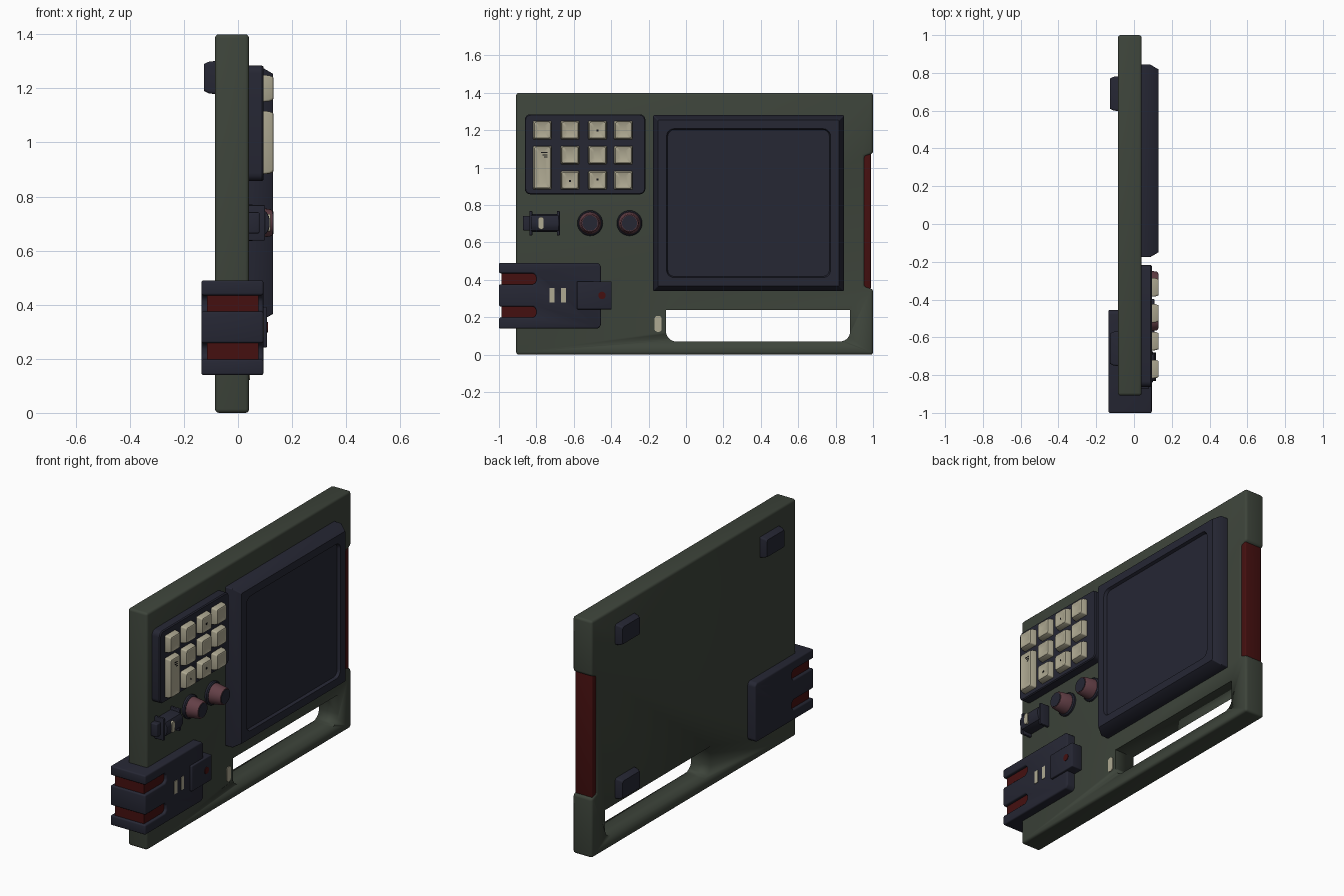
import bpy, bmesh, math
from mathutils import Vector

if "Cube" in bpy.data.objects:
    bpy.data.objects.remove(bpy.data.objects["Cube"])

def mat(name, c):
    m = bpy.data.materials.new(name)
    m.diffuse_color = (*c, 1)
    m.use_nodes = True
    m.node_tree.nodes["Principled BSDF"].inputs["Base Color"].default_value = m.diffuse_color
    return m

GREEN = mat("olive_grey", (0.047, 0.058, 0.043))
NAVY = mat("dark_navy", (0.019, 0.020, 0.034))
RED = mat("deep_red", (0.060, 0.005, 0.005))
CREAM = mat("cream", (0.43, 0.40, 0.29))
PLUM = mat("dusty_plum", (0.125, 0.050, 0.062))
BLACK = mat("black", (0.008, 0.008, 0.009))


def rrect(y0, y1, z0, z1, r=0.005, n=4):
    """Rounded rectangle outline in the side plane."""
    pts = []
    for cy, cz, a in ((y1 - r, z1 - r, 0), (y0 + r, z1 - r, 90),
                      (y0 + r, z0 + r, 180), (y1 - r, z0 + r, 270)):
        for i in range(n + 1):
            t = math.radians(a + 90 * i / n)
            pts.append((cy + r * math.cos(t), cz + r * math.sin(t)))
    return pts


def circle(y, z, r, n=28):
    return [(y + r * math.cos(2 * math.pi * i / n), z + r * math.sin(2 * math.pi * i / n))
            for i in range(n)]


def loft(name, material, sections, bevel=0):
    """Solid through matching outlines, each (x, points)."""
    bm = bmesh.new()
    rings = [[bm.verts.new((x, y, z)) for y, z in pts] for x, pts in sections]
    for a, b in zip(rings, rings[1:]):
        for i in range(len(a)):
            j = (i + 1) % len(a)
            bm.faces.new((a[i], a[j], b[j], b[i]))
    bm.faces.new(rings[0][::-1])
    bm.faces.new(rings[-1])
    bmesh.ops.recalc_face_normals(bm, faces=bm.faces)
    me = bpy.data.meshes.new(name)
    bm.to_mesh(me)
    bm.free()
    me.materials.append(material)
    ob = bpy.data.objects.new(name, me)
    bpy.context.collection.objects.link(ob)
    bpy.ops.object.select_all(action='DESELECT')
    ob.select_set(True)
    bpy.context.view_layer.objects.active = ob
    if bevel:
        m = ob.modifiers.new("bevel", 'BEVEL')
        m.width, m.segments, m.limit_method = bevel, 3, 'ANGLE'
        m.angle_limit = math.radians(40)
        bpy.ops.object.modifier_apply(modifier=m.name)
    bpy.ops.object.shade_smooth_by_angle(angle=math.radians(32))
    return ob


def box(name, material, x0, x1, y0, y1, z0, z1, bevel=0):
    p = [(y0, z0), (y1, z0), (y1, z1), (y0, z1)]
    return loft(name, material, [(x0, p), (x1, p)], bevel)


# Main slab with a grip notch on the right edge
outline = [(-0.908, 0), (1, 0), (1, 0.35), (0.955, 0.365), (0.955, 1.06),
           (1, 1.075), (1, 1.4), (-0.908, 1.4)]
body = loft("body", GREEN, [(-0.085, outline), (0.041, outline)], 0.014)

# Handle opening: rounded at the bottom, square at the top
hole = [p for p in rrect(-0.107, 0.878, 0.07, 0.5, 0.055, 6) if p[1] < 0.2]
hole += [(0.878, 0.24), (-0.107, 0.24)]
cutter = loft("handle_cutter", GREEN, [(-0.3, hole), (0.3, hole)])
cutter.hide_render = True
m = body.modifiers.new("handle", 'BOOLEAN')
m.operation, m.object, m.solver = 'DIFFERENCE', cutter, 'EXACT'
bpy.context.view_layer.objects.active = body
bpy.ops.object.modifier_apply(modifier=m.name)
bpy.data.objects.remove(cutter)

box("grip_strip", RED, -0.078, 0.034, 0.94, 0.988, 0.35, 1.075, 0.006)

# Screen housing with sloped frame and sunken display
def screen(d, r):
    return rrect(-0.176 + d, 0.845 - d, 0.34 + d, 1.28 - d, r, 5)

loft("screen", NAVY, [(0.03, screen(0, 0.006)), (0.085, screen(0, 0.006)),
                      (0.129, screen(0.026, 0.006)), (0.129, screen(0.072, 0.04)),
                      (0.112, screen(0.078, 0.036))])

# Keypad plate and keys
loft("keypad_plate", NAVY, [(0.03, rrect(-0.862, -0.217, 0.857, 1.285, 0.03)),
                            (0.088, rrect(-0.862, -0.217, 0.857, 1.285, 0.03)),
                            (0.094, rrect(-0.857, -0.222, 0.862, 1.28, 0.025))])

def key(name, y0, y1, z0, z1):
    s = [(x, rrect(y0 + d, y1 - d, z0 + d, z1 - d, r, 3)) for x, d, r in
         ((0.09, 0, 0.006), (0.115, 0.002, 0.008), (0.129, 0.007, 0.01),
          (0.131, 0.012, 0.01), (0.126, 0.028, 0.01))]
    loft(name, CREAM, s)

for c, y in enumerate((-0.768, -0.62, -0.473, -0.335)):
    for r, z in enumerate((1.2, 1.067, 0.932)):
        if c == 0 and r > 0:
            continue
        key(f"key_{c}_{r}", y - 0.05, y + 0.05, z - 0.05, z + 0.05)
key("tall_key", -0.818, -0.718, 0.883, 1.117)

# Small marks on the keys
for i, (y, z) in enumerate(((-0.473, 1.198), (-0.62, 0.928), (-0.473, 0.936))):
    box(f"key_dot_{i}", BLACK, 0.124, 0.1275, y - 0.005, y + 0.005, z - 0.005, z + 0.005)
for i in range(3):
    box(f"key_line_{i}", BLACK, 0.124, 0.1275, -0.775 + 0.008 * i, -0.735,
        1.078 - 0.012 * i, 1.083 - 0.012 * i)

# Two knobs
for i, y in enumerate((-0.513, -0.302)):
    z = 0.703
    loft(f"knob_base_{i}", NAVY, [(0.03, circle(y, z, 0.068)), (0.052, circle(y, z, 0.068)),
                                  (0.058, circle(y, z, 0.062))])
    loft(f"knob_grip_{i}", PLUM, [(0.05, circle(y, z, 0.06)), (0.12, circle(y, z, 0.05)),
                                  (0.128, circle(y, z, 0.045))])
    loft(f"knob_cap_{i}", NAVY, [(0.12, circle(y, z, 0.041)), (0.131, circle(y, z, 0.041))])

# Rocker switch with end flanges and lamp
arch = [(0.03, 0.048), (0.085, 0.048), (0.105, 0.04), (0.114, 0.024), (0.117, 0.012)]
loft("switch_rocker", NAVY, [(x, rrect(-0.83, -0.68, 0.703 - h, 0.703 + h)) for x, h in arch])
for i, y in enumerate((-0.838, -0.69)):
    box(f"switch_flange_{i}", NAVY, 0.03, 0.1, y, y + 0.016, 0.637, 0.768, 0.004)
box("switch_tab", NAVY, 0.03, 0.08, -0.872, -0.825, 0.664, 0.742, 0.006)
loft("switch_lamp", CREAM, [(0.11, rrect(-0.789, -0.761, 0.67, 0.736, 0.012)),
                            (0.121, rrect(-0.789, -0.761, 0.67, 0.736, 0.012))])

# Clamp wrapping the left edge, with two red-filled slots
s = 0.015
clamp = [(-1, 0.14), (-0.455 - s, 0.14), (-0.455, 0.14 + s), (-0.455, 0.49 - s),
         (-0.455 - s, 0.49), (-1, 0.49)]
for z0, z1 in ((0.375, 0.435), (0.198, 0.258)):
    clamp += [(-1, z1), (-0.815, z1), (-0.8, z1 - s), (-0.8, z0 + s), (-0.815, z0), (-1, z0)]
loft("clamp", NAVY, [(-0.135, clamp), (0.094, clamp)], 0.008)
for i, z in enumerate((0.228, 0.405)):
    box(f"clamp_insert_{i}", RED, -0.115, 0.076, -0.987, -0.79, z - 0.035, z + 0.035)

# Latch with red button, indicator slits and body lamp
box("latch", NAVY, 0.03, 0.108, -0.583, -0.397, 0.242, 0.392, 0.005)
loft("latch_button", RED, [(0.1, circle(-0.449, 0.317, 0.02, 16)),
                           (0.111, circle(-0.449, 0.317, 0.02, 16))])
for i, y in enumerate((-0.717, -0.655)):
    box(f"slit_{i}", CREAM, 0.09, 0.097, y - 0.013, y + 0.013, 0.28, 0.356)
loft("body_lamp", CREAM, [(0.036, rrect(-0.168, -0.13, 0.122, 0.207, 0.015)),
                          (0.045, rrect(-0.168, -0.13, 0.122, 0.207, 0.015))])

# Rear feet
for i, (y, z) in enumerate(((0.69, 1.24), (0.69, 0.33), (-0.66, 1.24))):
    loft(f"rear_foot_{i}", NAVY, [(x, rrect(y - 0.093 + d, y + 0.093 - d,
                                            z - 0.062 + d, z + 0.062 - d, 0.01))
                                  for x, d in ((-0.08, 0), (-0.11, 0.004), (-0.126, 0.012))])
